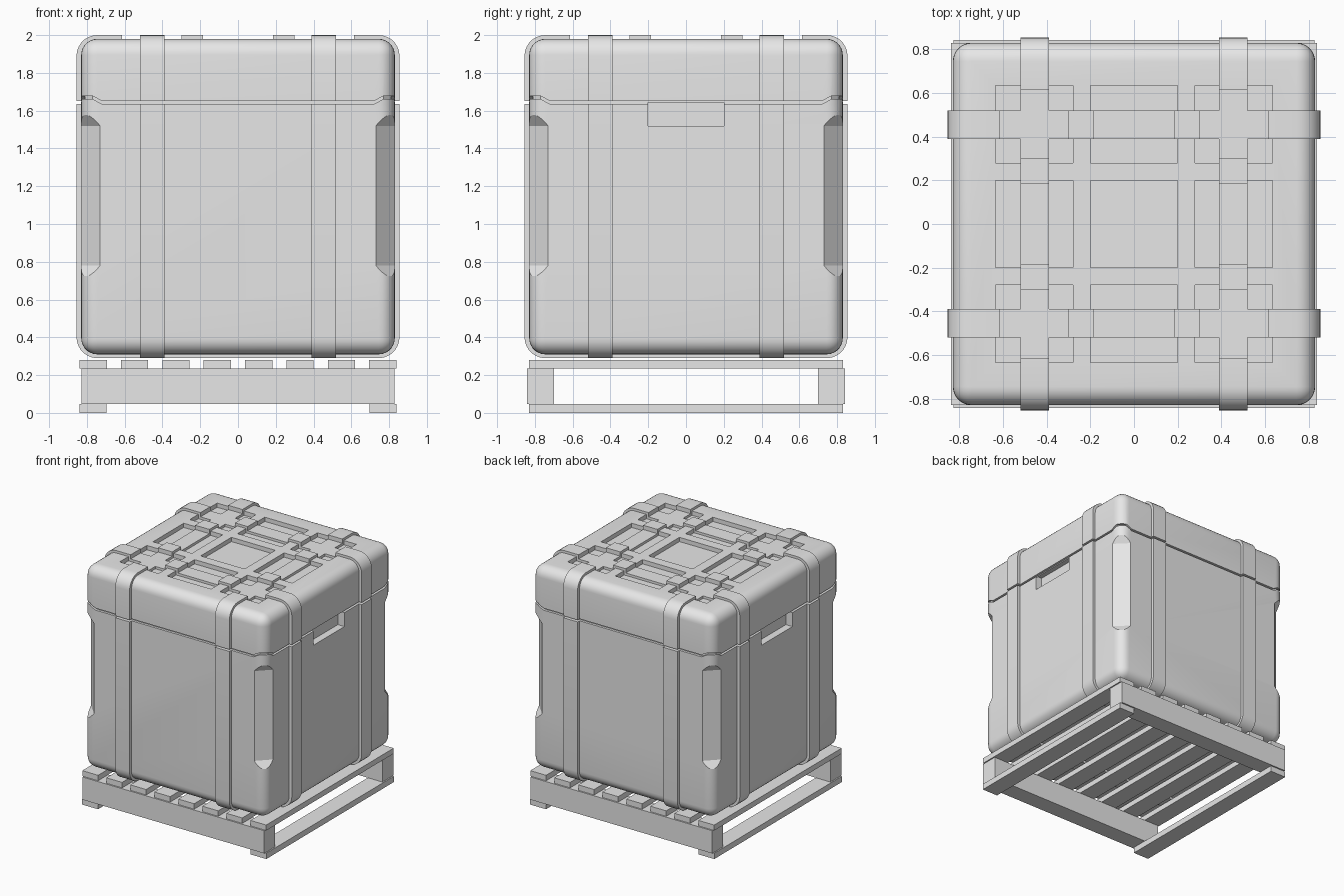
import bpy, bmesh, math
from mathutils import Matrix, Vector

if "Cube" in bpy.data.objects:
    bpy.data.objects.remove(bpy.data.objects["Cube"])

grey = bpy.data.materials.new("light_grey")
grey.use_nodes = True
grey.diffuse_color = (0.8, 0.8, 0.8, 1)
grey.node_tree.nodes["Principled BSDF"].inputs["Base Color"].default_value = (0.8, 0.8, 0.8, 1)


def make_object(name, bm):
    bmesh.ops.recalc_face_normals(bm, faces=bm.faces)
    mesh = bpy.data.meshes.new(name)
    bm.to_mesh(mesh)
    bm.free()
    mesh.materials.append(grey)
    obj = bpy.data.objects.new(name, mesh)
    bpy.context.collection.objects.link(obj)
    return obj


def add_box(bm, low, high):
    low, high = Vector(low), Vector(high)
    size = Matrix.Diagonal((high - low).to_4d())
    size[3][3] = 1
    return bmesh.ops.create_cube(bm, size=1, matrix=Matrix.Translation((low + high) / 2) @ size)


def box(name, low, high, radius=0, axis=None):
    """Box, optionally rounded on all edges or only on those along one axis."""
    bm = bmesh.new()
    add_box(bm, low, high)
    if radius:
        edges = [e for e in bm.edges if axis is None
                 or abs((e.verts[0].co - e.verts[1].co).normalized()[axis]) > 0.9]
        bmesh.ops.bevel(bm, geom=edges, offset=radius, segments=7, profile=0.5, affect='EDGES')
    return make_object(name, bm)


def activate(obj):
    bpy.ops.object.select_all(action='DESELECT')
    obj.select_set(True)
    bpy.context.view_layer.objects.active = obj


def cut(obj, cutter):
    mod = obj.modifiers.new("cut", 'BOOLEAN')
    mod.operation = 'DIFFERENCE'
    mod.solver = 'EXACT'
    mod.object = cutter
    activate(obj)
    bpy.ops.object.modifier_apply(modifier=mod.name)


def smooth(obj):
    activate(obj)
    bpy.ops.object.shade_smooth_by_angle(angle=math.radians(25))


# Cutter: seam between lid and body, rising at the corners
def seam_cutter():
    bm = bmesh.new()
    rings = []
    for k in range(4):
        turn = Matrix.Rotation(k * math.pi / 2, 3, 'Z')
        for t, z in ((-0.77, 1.67), (-0.72, 1.643), (0.72, 1.643), (0.77, 1.67)):
            section = ((0.81, -1), (0.93, -1), (0.93, 1), (0.81, 1))
            rings.append([bm.verts.new(turn @ Vector((s, t, z + 0.008 * d))) for s, d in section])
    for a, b in zip(rings, rings[1:] + rings[:1]):
        for i in range(4):
            j = (i + 1) % 4
            bm.faces.new((a[i], a[j], b[j], b[i]))
    return make_object("seam_cutter", bm)


# Cutter: slanted scoops on the four upright corners
def corner_cutter():
    bm = bmesh.new()
    profile = ((1.103, 0.78), (1.103, 1.52), (1.203, 1.68), (1.203, 0.62))
    for k in range(4):
        turn = Matrix.Rotation(math.pi / 4 + k * math.pi / 2, 3, 'Z')
        ends = [[bm.verts.new(turn @ Vector((d, w, z))) for d, z in profile] for w in (-0.2, 0.2)]
        for ring in ends:
            bm.faces.new(ring)
        for i in range(4):
            j = (i + 1) % 4
            bm.faces.new((ends[0][i], ends[0][j], ends[1][j], ends[1][i]))
    return make_object("corner_cutter", bm)


# Cutter: three by three grid of pockets in the lid
def pocket_cutter():
    bm = bmesh.new()
    spans = ((-0.635, -0.28), (-0.2, 0.2), (0.28, 0.635))
    for x0, x1 in spans:
        for y0, y1 in spans:
            add_box(bm, (x0, y0, 1.945), (x1, y1, 2.1))
    return make_object("pocket_cutter", bm)


# Cutter: dips where a strap follows the pockets
def dip_cutter(axis):
    bm = bmesh.new()
    for a, b in ((-0.615, -0.3), (-0.185, 0.185), (0.3, 0.615)):
        low, high = [-1, -1, 1.965], [1, 1, 2.1]
        low[axis], high[axis] = a, b
        add_box(bm, low, high)
    return make_object("dip_cutter", bm)


# Cutter: hand grips under the lid, left and right
def grip_cutter():
    bm = bmesh.new()
    for s in (-0.83, 0.83):
        add_box(bm, (s - 0.06, -0.2, 1.52), (s + 0.06, 0.2, 1.644))
    return make_object("grip_cutter", bm)


seam = seam_cutter()
helpers = [seam]

# Crate with lid
crate = box("crate", (-0.83, -0.83, 0.31), (0.83, 0.83, 1.98), 0.085)
for cutter in (corner_cutter(), pocket_cutter(), grip_cutter(), seam):
    cut(crate, cutter)
    helpers.append(cutter)
smooth(crate)

# Straps around the crate, two in each direction
for axis, label in ((0, "cross_strap"), (1, "long_strap")):
    dips = dip_cutter(axis)
    helpers.append(dips)
    for side, c in (("a", -0.455), ("b", 0.455)):
        low, high = [-0.855, -0.855, 0.29], [0.855, 0.855, 2.0]
        low[1 - axis], high[1 - axis] = c - 0.065, c + 0.065
        strap = box(f"{label}_{side}", low, high, 0.11, 1 - axis)
        cut(strap, dips)
        cut(strap, seam)
        smooth(strap)

for helper in set(helpers):
    bpy.data.objects.remove(helper)

# Pallet: top slats, side beams and bottom boards
for i in range(8):
    x = (i - 3.5) * 0.219
    box(f"pallet_slat_{i + 1}", (x - 0.072, -0.83, 0.235), (x + 0.072, 0.83, 0.28))
for side, s in (("front", -1), ("back", 1)):
    y = s * 0.77
    box(f"pallet_beam_{side}", (-0.828, y - 0.072, 0.048), (0.828, y + 0.072, 0.235))
for side, s in (("right", -1), ("left", 1)):
    x = s * 0.767
    box(f"pallet_board_{side}", (x - 0.072, -0.83, 0), (x + 0.072, 0.83, 0.048))
